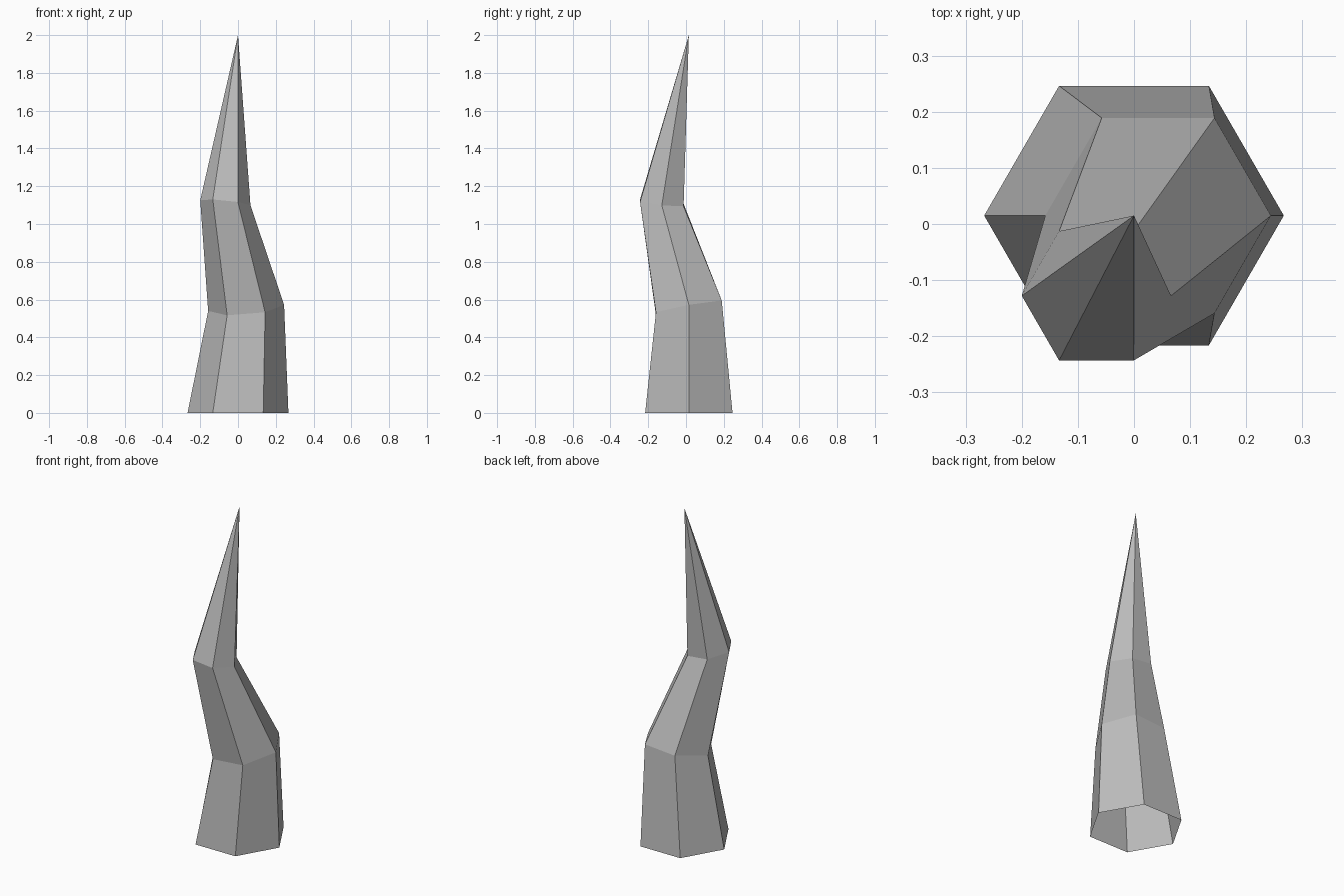
import bpy, bmesh, math

if "Cube" in bpy.data.objects:
    bpy.data.objects.remove(bpy.data.objects["Cube"])

# Stone colour
stone = bpy.data.materials.new("stone grey")
stone.diffuse_color = (0.5, 0.5, 0.5, 1.0)
stone.use_nodes = True
stone.node_tree.nodes["Principled BSDF"].inputs["Base Color"].default_value = stone.diffuse_color

SIDES = 6
# Cross-sections: centre x, y, z, radius, tilt along x, tilt along y
RINGS = [
    (0.0, 0.015, 0.0, 0.267, 0.0, 0.0),
    (0.043, 0.015, 0.556, 0.201, 0.08, 0.18),
    (-0.067, -0.128, 1.112, 0.133, -0.10, -0.10),
]
TIP = (0.0, 0.015, 2.0)


def add_ring(bm, cx, cy, cz, radius, tilt_x, tilt_y):
    verts = []
    for i in range(SIDES):
        a = math.tau * i / SIDES
        dx, dy = radius * math.cos(a), radius * math.sin(a)
        verts.append(bm.verts.new((cx + dx, cy + dy, cz + tilt_x * dx + tilt_y * dy)))
    return verts


# Bent spike, open underneath
bm = bmesh.new()
rings = [add_ring(bm, *r) for r in RINGS]
for low, high in zip(rings, rings[1:]):
    for i in range(SIDES):
        j = (i + 1) % SIDES
        bm.faces.new((low[i], low[j], high[j], high[i]))

# Pointed tip
tip = bm.verts.new(TIP)
for i in range(SIDES):
    bm.faces.new((rings[-1][i], rings[-1][(i + 1) % SIDES], tip))

mesh = bpy.data.meshes.new("bent_spike")
bm.to_mesh(mesh)
bm.free()
mesh.materials.append(stone)
spike = bpy.data.objects.new("bent_spike", mesh)
bpy.context.collection.objects.link(spike)
